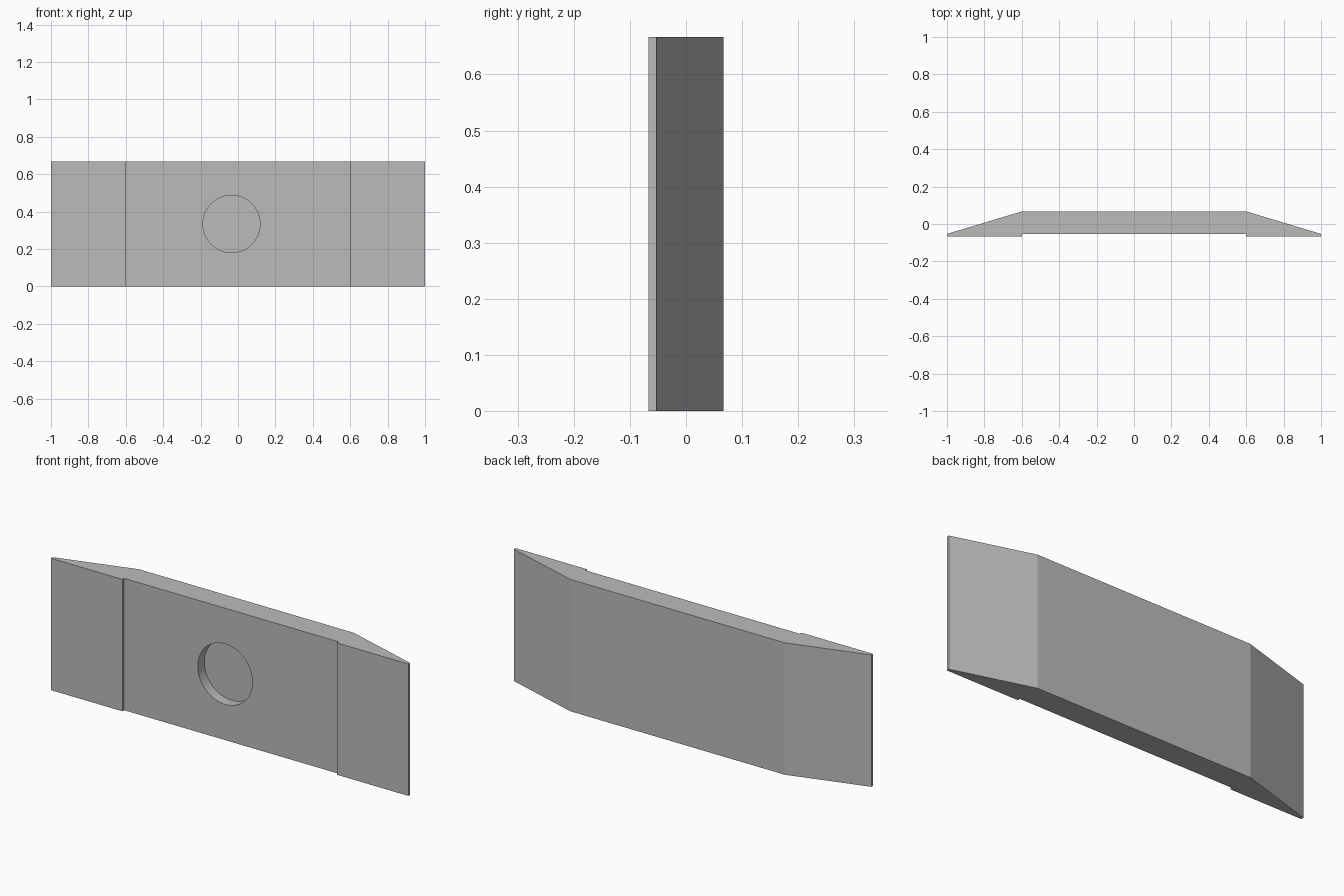
import bpy
import bmesh

cube = bpy.data.objects.get("Cube")
if cube:
    bpy.data.objects.remove(cube, do_unlink=True)

HEIGHT = 0.667
BACK, RECESS, FRONT = 0.067, -0.053, -0.067

grey = bpy.data.materials.new("plain grey")
grey.use_nodes = True
colour = (0.5, 0.5, 0.5, 1.0)
grey.diffuse_color = colour
grey.node_tree.nodes["Principled BSDF"].inputs["Base Color"].default_value = colour


def make_object(name, bm):
    bmesh.ops.recalc_face_normals(bm, faces=bm.faces)
    mesh = bpy.data.meshes.new(name)
    bm.to_mesh(mesh)
    bm.free()
    mesh.materials.append(grey)
    obj = bpy.data.objects.new(name, mesh)
    bpy.context.collection.objects.link(obj)
    return obj


# Plate: mirrored half profile with bevelled ends and raised front pads
half = [(0.6, RECESS), (0.6, FRONT), (1, FRONT), (1, RECESS), (0.6, BACK)]
profile = half + [(-x, y) for x, y in reversed(half)]
bm = bmesh.new()
base = bm.faces.new([bm.verts.new((x, y, 0)) for x, y in profile])
extruded = bmesh.ops.extrude_face_region(bm, geom=[base])
top = [v for v in extruded["geom"] if isinstance(v, bmesh.types.BMVert)]
bmesh.ops.translate(bm, verts=top, vec=(0, 0, HEIGHT))
plate = make_object("bevelled_plate", bm)

# Cutter for the blind round pocket in the front
bm = bmesh.new()
bmesh.ops.create_cone(bm, cap_ends=True, segments=64, radius1=0.153,
                      radius2=0.153, depth=0.2)
cutter = make_object("pocket_cutter", bm)
cutter.rotation_euler.x = 1.570796
cutter.location = (-0.035, -0.1, HEIGHT / 2)
cutter.hide_render = True
cutter.hide_set(True)

pocket = plate.modifiers.new("round pocket", "BOOLEAN")
pocket.operation = "DIFFERENCE"
pocket.solver = "EXACT"
pocket.object = cutter

# Smooth pocket wall with crisp rims
bpy.ops.object.select_all(action="DESELECT")
bpy.context.view_layer.objects.active = plate
plate.select_set(True)
bpy.ops.object.modifier_apply(modifier=pocket.name)
bpy.data.objects.remove(cutter, do_unlink=True)
bpy.ops.object.shade_smooth_by_angle(angle=0.26)
